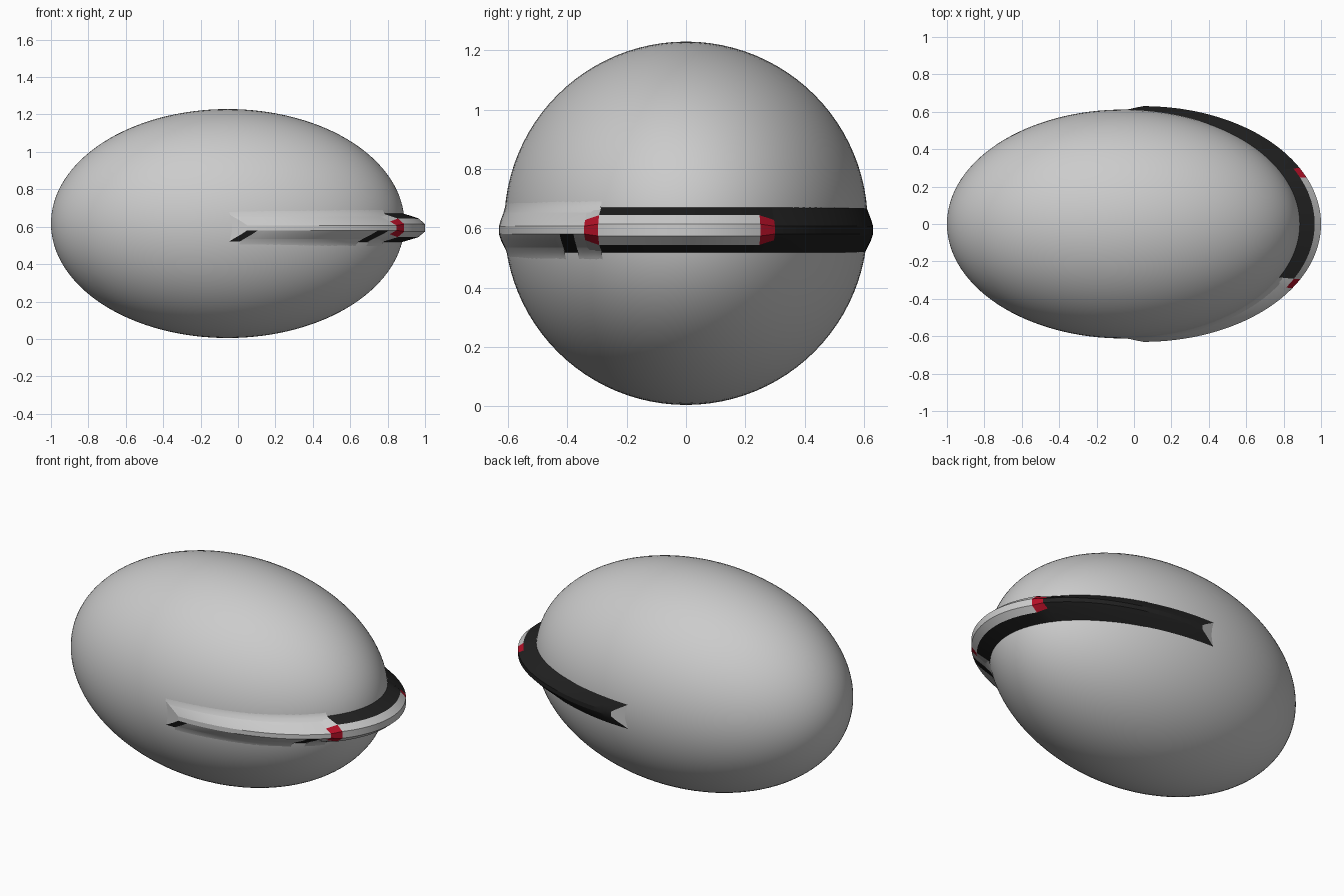
import bpy, bmesh
from math import sin, cos, radians, sqrt

if "Cube" in bpy.data.objects:
    bpy.data.objects.remove(bpy.data.objects["Cube"])

# body ellipsoid and rail ellipse
BX, BZ, BA, BR = -0.055, 0.617, 0.945, 0.612
ZC = 0.594


def material(name, rgb):
    m = bpy.data.materials.new(name)
    m.diffuse_color = (*rgb, 1)
    m.use_nodes = True
    m.node_tree.nodes["Principled BSDF"].inputs["Base Color"].default_value = m.diffuse_color
    return m


BLACK = material("black_trim", (0.015, 0.015, 0.015))
RED = material("red_marker", (0.45, 0.005, 0.02))


def point(t, f, h):
    """Point at angle t, fraction f from hull to rail edge, height h about the rail centre."""
    a = radians(t)
    k = 0.997 * sqrt(1 - ((ZC + h - BZ) / BR) ** 2)
    ix, iy = BX + BA * k * cos(a), BR * k * sin(a)
    ox, oy = 0.05 + 0.95 * cos(a), 0.63 * sin(a)
    return (ix + (ox - ix) * f, iy + (oy - iy) * f, ZC + h)


def half_profile(t):
    """Hull edge, bevel edge and rim, wider at the nose than along the flanks."""
    start = 23.4 if t > 0 else 28
    u = min(1, max(0, (abs(t) - start) / 5))
    return [(0, 0.077), (0.70, 0.050 - 0.016 * u), (1, 0.020 - 0.007 * u)]


def profile(t):
    p = half_profile(t)
    return [(f, -h) for f, h in p] + [(f, h) for f, h in reversed(p)]


def fillet(side):
    """Soft blend from hull to rail."""
    rows = [(0, 0.115 * side), (0.03, 0.092 * side), (0.11, 0.075 * side), (0.28, 0.059 * side)]
    return lambda t: rows if side < 0 else rows[::-1]


def finish(bm, name, mat):
    me = bpy.data.meshes.new(name)
    bm.to_mesh(me)
    bm.free()
    ob = bpy.data.objects.new(name, me)
    bpy.context.collection.objects.link(ob)
    if mat:
        me.materials.append(mat)
    bpy.ops.object.select_all(action='DESELECT')
    ob.select_set(True)
    bpy.context.view_layer.objects.active = ob
    bpy.ops.object.shade_smooth_by_angle(angle=radians(20))
    return ob


def strip(name, t0, t1, first=0, last=5, mat=None, prof=profile):
    """Sweep profile points first..last from angle t0 to t1."""
    bm = bmesh.new()
    n = max(1, round((t1 - t0) / 2.5))
    rings = []
    for i in range(n + 1):
        t = t0 + (t1 - t0) * i / n
        rings.append([bm.verts.new(point(t, f, h)) for f, h in prof(t)[first:last + 1]])
    for a, b in zip(rings, rings[1:]):
        for j in range(len(a) - 1):
            bm.faces.new((a[j], b[j], b[j + 1], a[j + 1]))
    return finish(bm, name, mat)


# smooth egg-shaped hull, poles along x
bm = bmesh.new()
bmesh.ops.create_uvsphere(bm, u_segments=96, v_segments=64, radius=1)
for v in bm.verts:
    x, y, z = v.co
    v.co = (BX + BA * z, BR * y, BZ - BR * x)
bmesh.ops.recalc_face_normals(bm, faces=bm.faces)
finish(bm, "hull", None)

# nose: grey rim between black ledges
strip("nose_rim", -28, 23.4, 1, 4)
strip("nose_ledge_lower", -28, 28.4, 0, 1, BLACK)
strip("nose_ledge_upper", -28, 28.4, 4, 5, BLACK)

# red markers at both ends of the nose rim
strip("marker_front", -33, -28, 1, 4, RED)
strip("marker_back", 23.4, 28.4, 1, 4, RED)

# black rail along the back flank
strip("back_rail", 28.4, 90, mat=BLACK)

# grey rail along the front flank, with black patches underneath
strip("front_rail_rim", -90, -33, 2, 3)
strip("front_rail_upper", -90, -33, 3, 5)
strip("front_shoulder_upper", -33, -28, 4, 5)
strip("front_shoulder_lower", -33, -28, 0, 1)
cuts = [(-90, -86.5, BLACK), (-86.5, -42.5, None), (-42.5, -37, BLACK), (-37, -33, None)]
for i, (t0, t1, mat) in enumerate(cuts):
    strip(f"front_rail_lower_{i}", t0, t1, 0, 2, mat)

# soft blends between hull and front rail
strip("blend_upper", -90, -28, prof=fillet(1))
strip("blend_lower_rear", -86.5, -42.5, prof=fillet(-1))
strip("blend_lower_nose", -37, -28, prof=fillet(-1))

# swallow-tail end caps
for name, t in (("back_end_cap", 90), ("front_end_cap", -90)):
    bm = bmesh.new()
    vs = [bm.verts.new(point(t, f, h)) for f, h in profile(t)]
    bm.faces.new(vs if t < 0 else vs[::-1])
    finish(bm, name, None)
